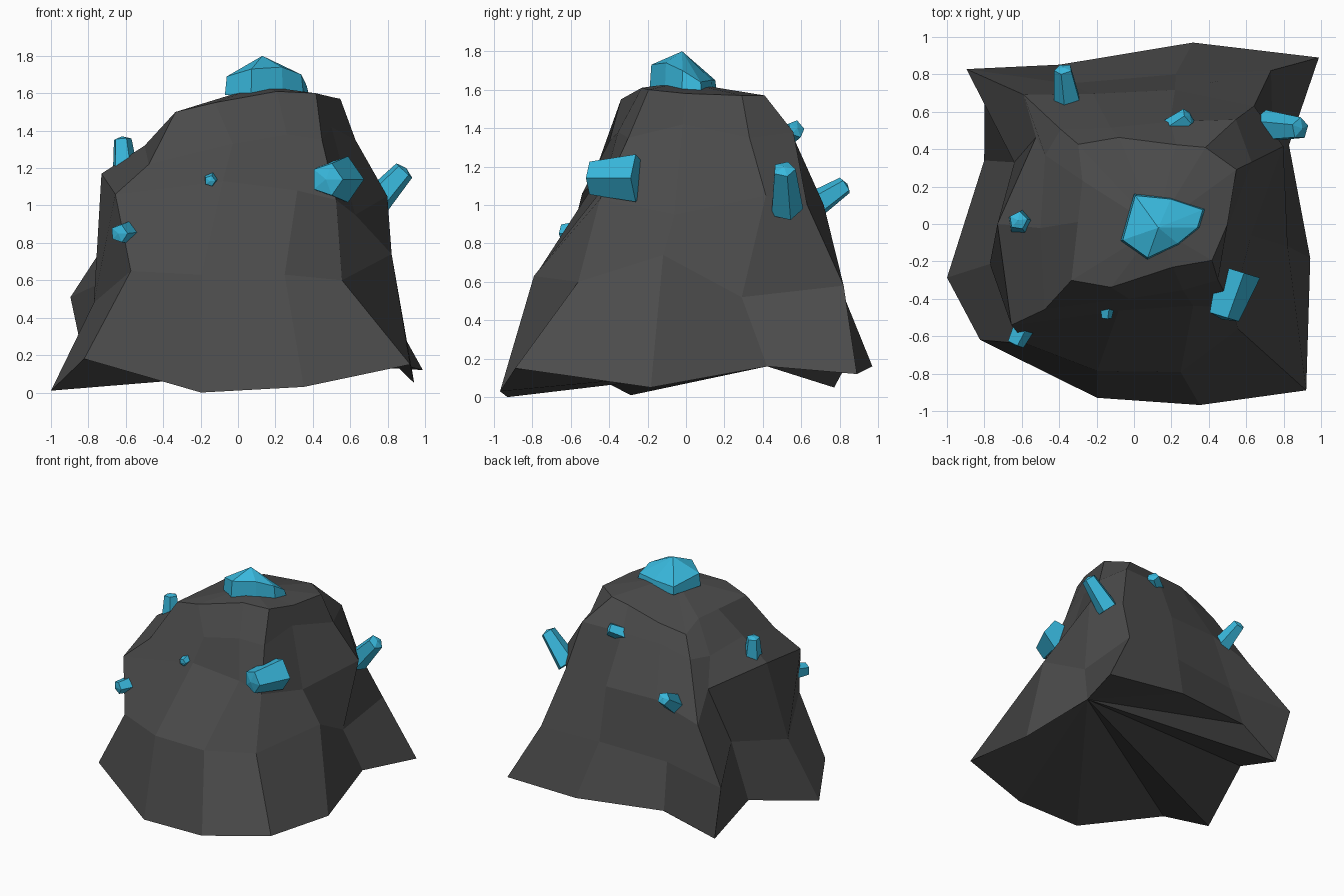
import bpy, bmesh, math
from mathutils import Vector

if "Cube" in bpy.data.objects:
    bpy.data.objects.remove(bpy.data.objects["Cube"])


def material(name, rgb):
    m = bpy.data.materials.new(name)
    m.diffuse_color = (*rgb, 1)
    m.use_nodes = True
    m.node_tree.nodes["Principled BSDF"].inputs["Base Color"].default_value = m.diffuse_color
    return m


STONE = material("dark_stone", (0.07, 0.07, 0.07))
BLUE = material("blue_crystal", (0.04, 0.48, 0.72))


def loft(name, rings, mat, top, hub=0):
    """Skin equal-length rings; the foot fans out from point hub, the top from a peak."""
    bm = bmesh.new()
    vr = [[bm.verts.new(p) for p in r] for r in rings]
    n = len(vr[0])
    for a, b in zip(vr, vr[1:]):
        for i in range(n):
            j = (i + 1) % n
            bm.faces.new((a[i], a[j], b[j], b[i]))
    for i in range(1, n - 1):
        bm.faces.new((vr[0][hub], vr[0][(hub + i + 1) % n], vr[0][(hub + i) % n]))
    c = bm.verts.new(top)
    for i in range(n):
        bm.faces.new((vr[-1][i], vr[-1][(i + 1) % n], c))
    bmesh.ops.recalc_face_normals(bm, faces=bm.faces)
    me = bpy.data.meshes.new(name)
    bm.to_mesh(me)
    bm.free()
    me.materials.append(mat)
    ob = bpy.data.objects.new(name, me)
    bpy.context.collection.objects.link(ob)
    return ob


# Rock: each rib has a bearing at the foot and the crown, then (radius, height) steps
RIBS = [
    (196, 178, (1.04, .01), (.80, .48), (.73, 1.17), (.50, 1.32), (.30, 1.50)),
    (217, 222, (1.03, .18), (.86, .65), (.85, 1.06), (.66, 1.22), (.45, 1.50)),
    (258, 250, (.95, .00), (.81, .63), (.47, 1.13), (.40, 1.33), (.36, 1.55)),
    (290, 312, (1.03, .03), (.83, .63), (.54, 1.08), (.44, 1.38), (.31, 1.61)),
    (316, 335, (1.28, .15), (.79, .60), (.69, 1.03), (.54, 1.35), (.46, 1.60)),
    (349, 360, (.96, .05), (.83, .74), (.63, .95), (.50, 1.42), (.50, 1.58)),
    (387, 388, (.93, .16), (.80, .52), (.90, 1.05), (.71, 1.35), (.62, 1.57)),
    (402, 407, (1.33, .12), (1.10, .58), (.90, 1.00), (.78, 1.38), (.56, 1.57)),
    (432, 422, (1.02, .16), (.83, .58), (.75, 1.00), (.58, 1.38), (.48, 1.55)),
    (475, 460, (.94, .20), (.83, .55), (.73, 1.00), (.53, 1.36), (.47, 1.50)),
    (496, 485, (1.11, .05), (1.22, .51), (.91, .89), (.64, 1.30), (.52, 1.45)),
    (517, 500, (.87, .20), (.72, .63), (.70, 1.08), (.60, 1.30), (.36, 1.50)),
]
# Extra turn in degrees for single points, keyed by (rib, step)
TURN = {(0, 1): 4, (0, 2): -7, (1, 1): 10, (1, 3): 3, (2, 2): 6, (2, 3): 14,
        (3, 1): -8, (3, 2): 5, (4, 1): -6, (4, 2): -6, (4, 3): -4,
        (5, 3): 1, (6, 1): -6, (7, 1): 5, (8, 1): 5, (8, 2): 6, (8, 3): 6,
        (9, 1): 4, (10, 1): 4, (11, 2): -10, (11, 3): -2}
rings = []
for k in range(5):
    ring = []
    for n, (a0, a1, *steps) in enumerate(RIBS):
        a = math.radians(a0 + (a1 - a0) * k / 4 + TURN.get((n, k), 0))
        r, z = steps[k]
        ring.append((r * math.cos(a), r * math.sin(a), z))
    rings.append(ring)
loft("rock", rings, STONE, (.12, -.02, 1.64), hub=6)

# Flat crystal cluster on the summit
foot = [(0, .16), (.2, .14), (.38, .08), (.35, -.02), (.24, -.11), (.07, -.19), (-.07, -.09)]
lip = [1.65, 1.65, 1.64, 1.70, 1.74, 1.73, 1.69]
low = [(x, y, 1.59) for x, y in foot]
high = [(.13 + (x - .13) * .95, y * .95, z) for (x, y), z in zip(foot, lip)]
loft("summit_crystal", [low, high], BLUE, (.13, -.02, 1.80))


# Tapered five-sided crystals poking out of the slopes
def crystal(name, base, tip, r0, r1):
    base, tip = Vector(base), Vector(tip)
    axis = tip - base
    q = axis.to_track_quat('Z', 'Y')

    def ring(c, r):
        return [c + q @ Vector((r * math.cos(t), r * math.sin(t), 0))
                for t in (math.tau * i / 5 for i in range(5))]
    loft(name, [ring(base, r0), ring(base + axis * .94, r1)], BLUE, tip)


crystal("front_left_crystal", (-.57, -.50, .86), (-.64, -.65, .85), .07, .05)
crystal("left_crystal", (-.60, 0, 1.12), (-.62, .02, 1.37), .08, .05)
crystal("front_crystal", (-.14, -.38, 1.15), (-.15, -.51, 1.13), .05, .03)
crystal("front_right_crystal", (.55, -.25, 1.14), (.47, -.51, 1.14), .13, .09)
crystal("right_crystal", (.70, .52, .98), (.90, .51, 1.20), .09, .06)
crystal("back_crystal", (.17, .49, 1.34), (.30, .58, 1.40), .06, .05)
crystal("back_left_crystal", (-.35, .64, .98), (-.38, .84, 1.11), .08, .05)
